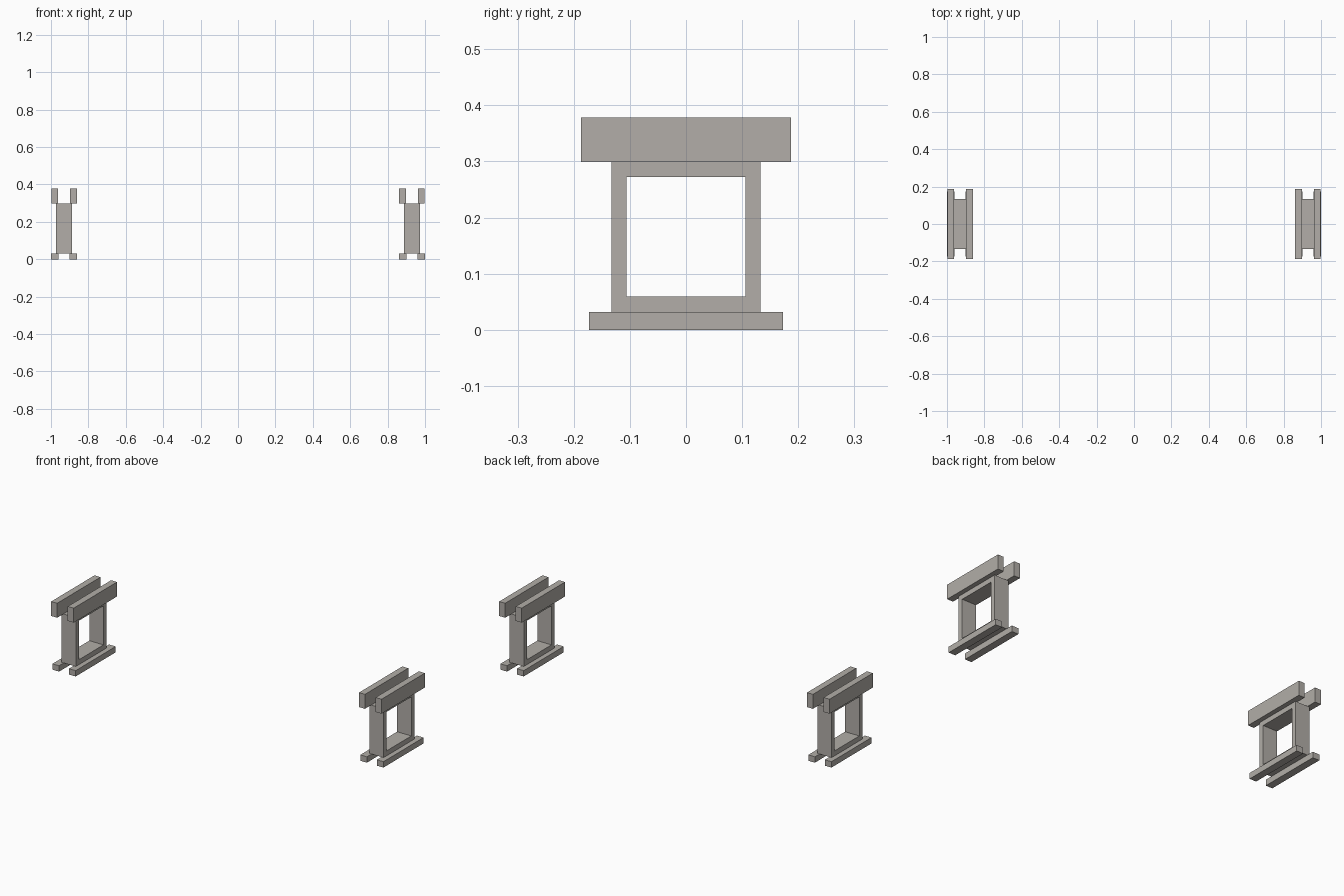
import bpy
import bmesh
from mathutils import Vector

cube = bpy.data.objects.get("Cube")
if cube:
    bpy.data.objects.remove(cube, do_unlink=True)

# Single stone grey material
stone = bpy.data.materials.new("stone_grey")
stone.use_nodes = True
colour = (0.445, 0.423, 0.392, 1)
stone.diffuse_color = colour
stone.node_tree.nodes["Principled BSDF"].inputs["Base Color"].default_value = colour

CENTRE = 0.93      # distance of each stand from the middle
RAIL_BOTTOM = 0.032
RAIL_TOP = 0.299


def finish(name, bm):
    mesh = bpy.data.meshes.new(name)
    bmesh.ops.recalc_face_normals(bm, faces=bm.faces)
    bm.to_mesh(mesh)
    bm.free()
    mesh.materials.append(stone)
    obj = bpy.data.objects.new(name, mesh)
    bpy.context.collection.objects.link(obj)
    return obj


def beam(name, x, width, half_length, z0, z1):
    bm = bmesh.new()
    bmesh.ops.create_cube(bm, size=1)
    size = Vector((width, 2 * half_length, z1 - z0))
    bmesh.ops.scale(bm, vec=size, verts=bm.verts)
    bmesh.ops.translate(bm, vec=(x, 0, (z0 + z1) / 2), verts=bm.verts)
    return finish(name, bm)


def square_frame(name, x, depth, half, wall, z0, z1):
    """Square ring in the YZ plane, extruded along x."""
    bm = bmesh.new()
    rings = []
    for inset in (0, wall):
        h = half - inset
        lo, hi = z0 + inset, z1 - inset
        rings.append([bm.verts.new((x - depth / 2, y, z))
                      for y, z in ((-h, lo), (h, lo), (h, hi), (-h, hi))])
    outer, inner = rings
    for i in range(4):
        j = (i + 1) % 4
        bm.faces.new((outer[i], outer[j], inner[j], inner[i]))
    result = bmesh.ops.extrude_face_region(bm, geom=bm.faces[:], use_keep_orig=True)
    moved = [v for v in result["geom"] if isinstance(v, bmesh.types.BMVert)]
    bmesh.ops.translate(bm, vec=(depth, 0, 0), verts=moved)
    return finish(name, bm)


# Two matching stands, each a frame between paired feet and paired top rails
for side, s in (("left", 1), ("right", -1)):
    square_frame(f"{side}_frame", s * CENTRE, 0.086, 0.133, 0.027,
                 RAIL_BOTTOM, RAIL_TOP)
    for place, t in (("outer", 1), ("inner", -1)):
        beam(f"{side}_{place}_foot", s * (CENTRE + t * 0.05), 0.04, 0.173,
             0, RAIL_BOTTOM)
        beam(f"{side}_{place}_top_rail", s * (CENTRE + t * 0.05), 0.036, 0.187,
             RAIL_TOP, 0.378)
